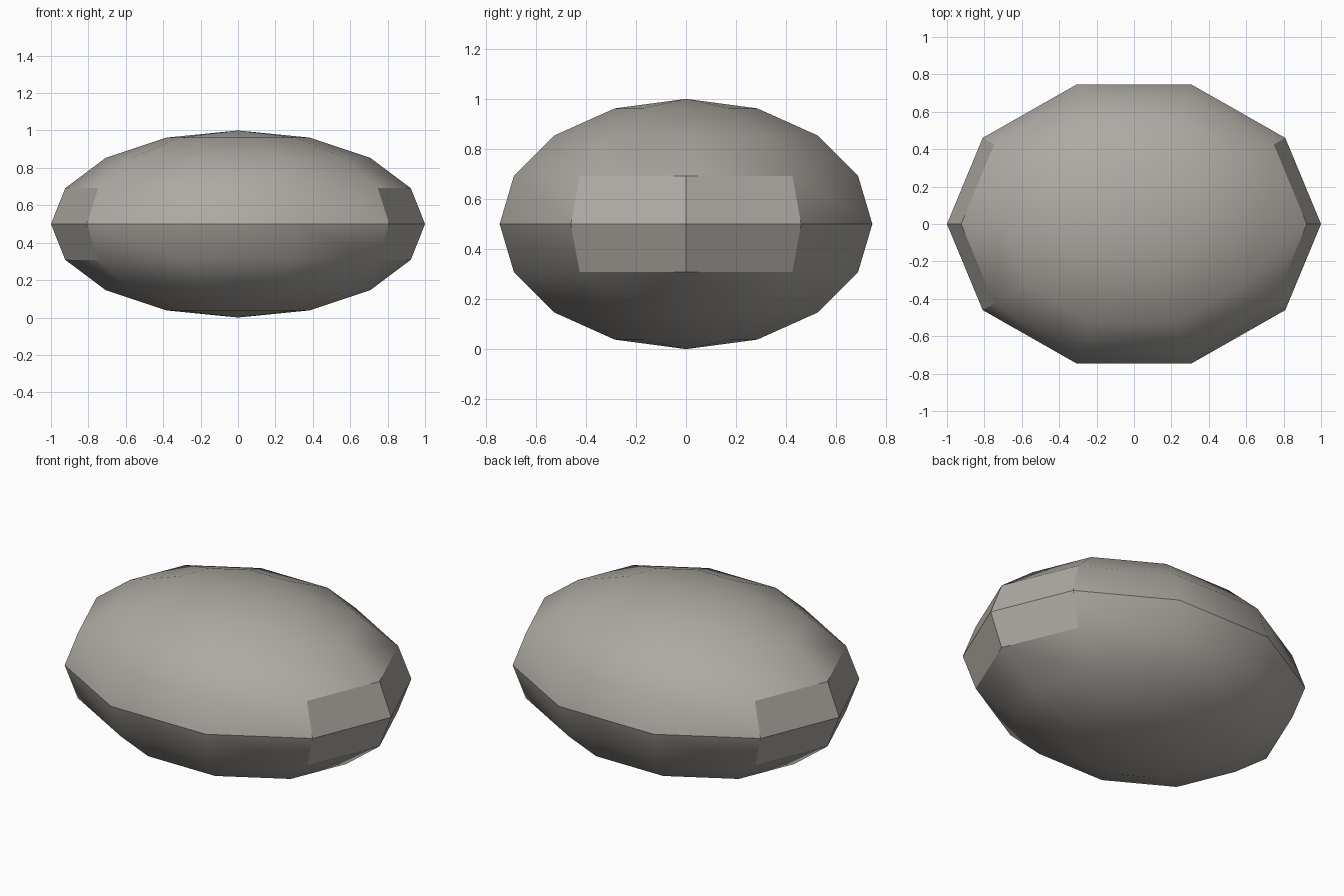
import bpy
import bmesh
import math
from mathutils import Matrix

default = bpy.data.objects.get("Cube")
if default:
    bpy.data.objects.remove(default, do_unlink=True)

# Stone colour
stone_grey = bpy.data.materials.new("warm_stone_grey")
stone_grey.use_nodes = True
colour = (0.42, 0.395, 0.365, 1.0)
stone_grey.diffuse_color = colour
stone_grey.node_tree.nodes["Principled BSDF"].inputs["Base Color"].default_value = colour

# Pebble: a coarse sphere with a corner on each x end, squashed and set on the ground
size = Matrix.Diagonal((1.0, 0.783, 0.5, 1.0))
turn = Matrix.Rotation(math.pi / 2, 4, "Z")
lift = Matrix.Translation((0, 0, 0.5))
bm = bmesh.new()
bmesh.ops.create_uvsphere(bm, u_segments=10, v_segments=8, radius=1.0,
                          matrix=lift @ size @ turn)
bmesh.ops.recalc_face_normals(bm, faces=bm.faces)
mesh = bpy.data.meshes.new("pebble")
bm.to_mesh(mesh)
bm.free()
mesh.materials.append(stone_grey)

pebble = bpy.data.objects.new("pebble", mesh)
bpy.context.collection.objects.link(pebble)

# Smooth the gentle bends, keep the steep ones crisp
bpy.ops.object.select_all(action="DESELECT")
pebble.select_set(True)
bpy.context.view_layer.objects.active = pebble
bpy.ops.object.shade_smooth_by_angle(angle=math.radians(30))
